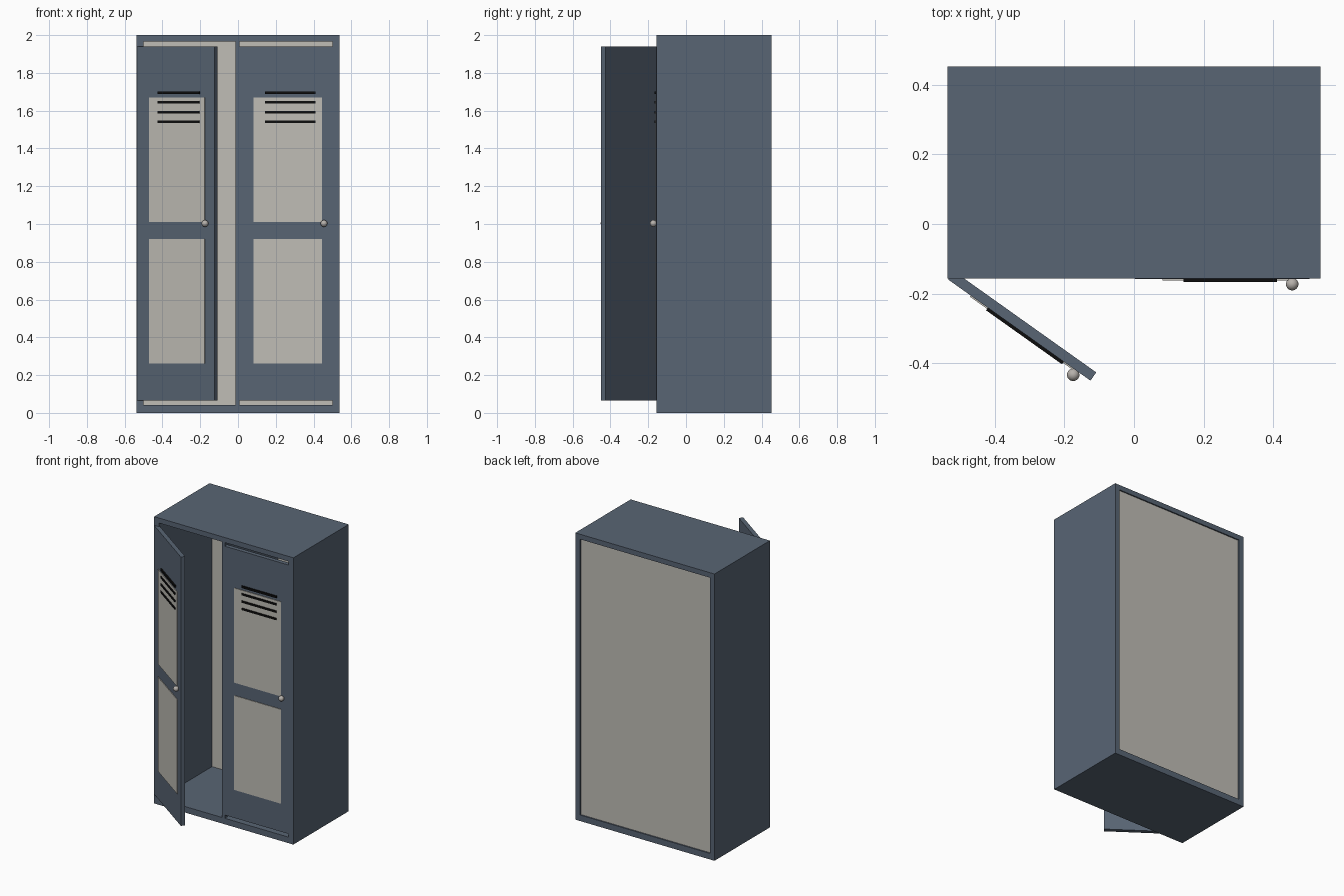
import bpy
import bmesh
from math import radians
from mathutils import Matrix, Vector

cube = bpy.data.objects.get("Cube")
if cube:
    bpy.data.objects.remove(cube, do_unlink=True)


def material(name, rgb):
    mat = bpy.data.materials.new(name)
    mat.use_nodes = True
    mat.diffuse_color = (*rgb, 1)
    mat.node_tree.nodes["Principled BSDF"].inputs["Base Color"].default_value = (*rgb, 1)
    return mat


blue = material("slate blue", (0.098, 0.130, 0.175))
beige = material("warm beige", (0.53, 0.515, 0.47))
black = material("slot black", (0.004, 0.004, 0.004))
metal = material("knob grey", (0.47, 0.44, 0.41))


def finish(name, bm, mat, frame):
    mesh = bpy.data.meshes.new(name)
    bm.to_mesh(mesh)
    bm.free()
    mesh.materials.append(mat)
    obj = bpy.data.objects.new(name, mesh)
    obj.matrix_world = frame
    bpy.context.collection.objects.link(obj)
    return obj


def box(name, x, y, z, mat, frame=Matrix()):
    low, high = Vector((x[0], y[0], z[0])), Vector((x[1], y[1], z[1]))
    bm = bmesh.new()
    bmesh.ops.create_cube(bm, size=1)
    for v in bm.verts:
        v.co = (low + high) / 2 + v.co * (high - low)
    return finish(name, bm, mat, frame)


# Cabinet shell
HALF, FRONT, BACK, WALL = 0.537, -0.157, 0.453, 0.036
inner = HALF - WALL
depth = (FRONT, BACK)
box("left_side", (inner, HALF), depth, (0, 2), blue)
box("right_side", (-HALF, -inner), depth, (0, 2), blue)
box("top_panel", (-inner, inner), depth, (1.965, 2), blue)
box("floor_panel", (-inner, inner), depth, (0, 0.042), blue)
box("back_panel", (-inner, inner), (0.43, 0.444), (0.042, 1.965), beige)
box("divider", (-0.012, 0.008), (FRONT, 0.43), (0.042, 1.965), blue)


# Door with its hinge on the local origin and its front facing -y
def door(side, hinge_x, angle):
    frame = Matrix.Translation((hinge_x, FRONT - 0.001, 0)) @ Matrix.Rotation(radians(angle), 4, "Z")
    box(side + "_door", (0.003, 0.505), (0, 0.029), (0.065, 1.94), blue, frame)

    # Inset colour panels
    for label, z in (("lower", (0.262, 0.92)), ("upper", (1.01, 1.67))):
        box(f"{side}_door_{label}_panel", (0.082, 0.444), (-0.004, 0.002), z, beige, frame)

    # Vent slots
    for i in range(4):
        z = 1.695 - i * 0.0513
        box(f"{side}_door_vent_{i + 1}", (0.143, 0.411), (-0.009, 0.002), (z - 0.007, z + 0.007), black, frame)

    # Round knob
    bm = bmesh.new()
    bmesh.ops.create_uvsphere(bm, u_segments=24, v_segments=16, radius=0.018)
    for face in bm.faces:
        face.smooth = True
    finish(side + "_door_knob", bm, metal, frame @ Matrix.Translation((0.455, -0.015, 1.003)))


door("left", 0.0, 0)
door("right", -HALF, -35.4)
